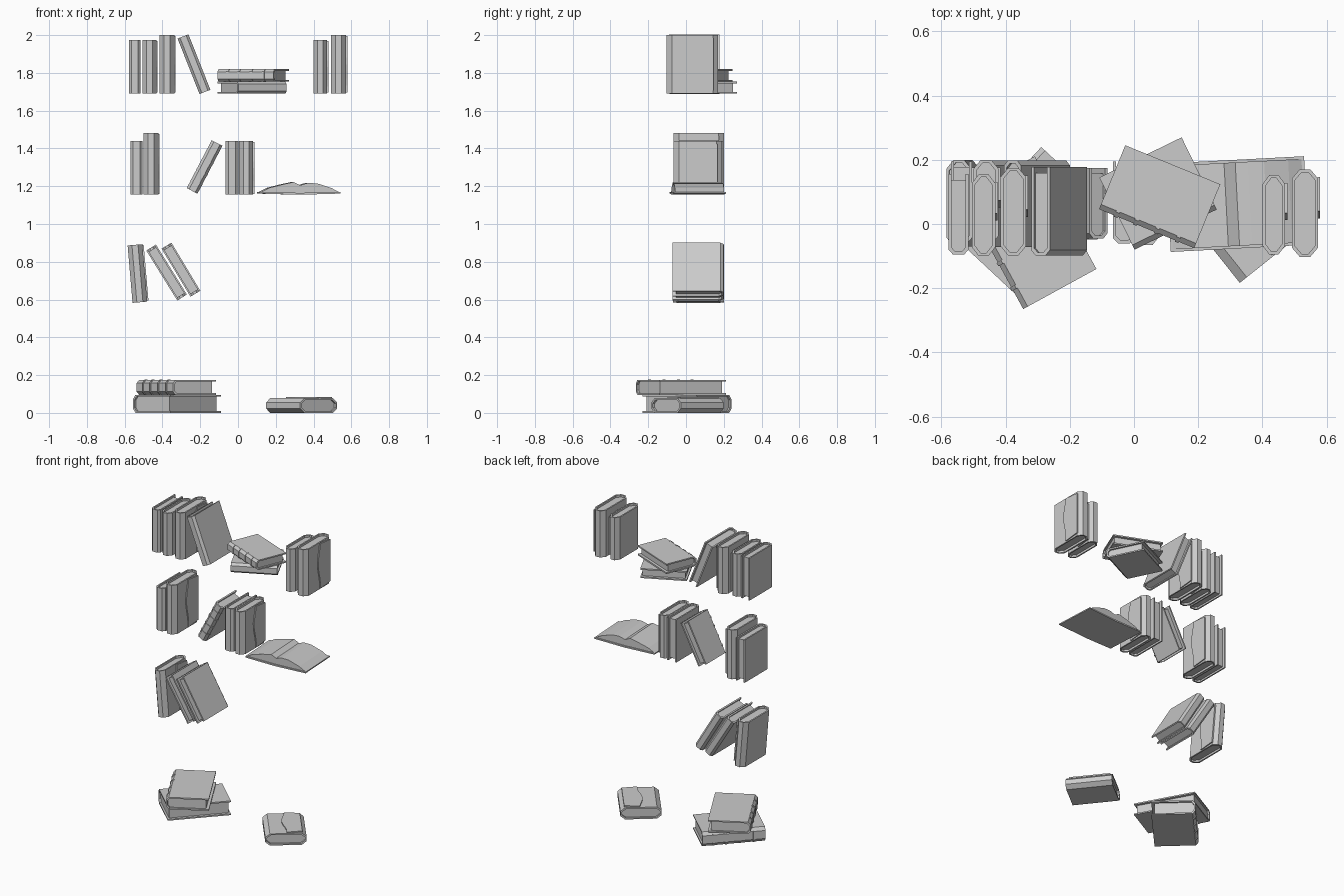
import bpy
from math import radians, sin, pi
from mathutils import Matrix, Vector

cube = bpy.data.objects.get("Cube")
if cube:
    bpy.data.objects.remove(cube, do_unlink=True)

GREY = (0.6, 0.6, 0.6, 1)
mat = bpy.data.materials.new("plain grey")
mat.use_nodes = True
mat.diffuse_color = GREY
mat.node_tree.nodes["Principled BSDF"].inputs["Base Color"].default_value = GREY


def add_mesh(name, verts, faces, place):
    mesh = bpy.data.meshes.new(name)
    mesh.from_pydata([place @ Vector(v) for v in verts], [], faces)
    mesh.materials.append(mat)
    mesh.update()
    obj = bpy.data.objects.new(name, mesh)
    bpy.context.collection.objects.link(obj)
    return obj


def prism(name, outline, low, high, place, axis="z"):
    """Solid extrusion of a counter-clockwise outline."""
    n = len(outline)
    if axis == "z":
        verts = [(a, b, h) for h in (low, high) for a, b in outline]
    else:
        verts = [(h, a, b) for h in (low, high) for a, b in outline]
    faces = [list(range(n))[::-1], list(range(n, 2 * n))]
    faces += [(i, (i + 1) % n, (i + 1) % n + n, i + n) for i in range(n)]
    return add_mesh(name, verts, faces, place)


def shell(name, outer, inner, half, closed, place):
    """Wall between two matching outlines, extruded along z."""
    n = len(outer)
    verts = [(x, y, z) for ring in (outer, inner) for z in (-half, half) for x, y in ring]
    ol, oh, il, ih = 0, n, 2 * n, 3 * n
    faces = []
    for i in range(n if closed else n - 1):
        j = (i + 1) % n
        faces += [(ol + i, ol + j, oh + j, oh + i), (il + j, il + i, ih + i, ih + j),
                  (oh + i, oh + j, ih + j, ih + i), (ol + j, ol + i, il + i, il + j)]
    if not closed:
        faces += [(ol, oh, ih, il), (ol + n - 1, il + n - 1, ih + n - 1, oh + n - 1)]
    return add_mesh(name, verts, faces, place)


def spine_path(x0, x1, back, front, cx, cy):
    """Open outline: left cover, chamfered spine at -y, right cover."""
    return [(x0, back), (x0, front + cy), (x0 + cx, front),
            (x1 - cx, front), (x1, front + cy), (x1, back)]


def loop_path(x0, x1, back, front, cx, cy):
    """Closed outline chamfered at both ends."""
    return [(x0, back - cy), (x0, front + cy), (x0 + cx, front), (x1 - cx, front),
            (x1, front + cy), (x1, back - cy), (x1 - cx, back), (x0 + cx, back)]


def placement(centre, lean, yaw):
    return (Matrix.Translation(centre) @ Matrix.Rotation(radians(yaw), 4, "Z")
            @ Matrix.Rotation(radians(lean), 4, "Y"))


COVER = 0.009


def hardback(name, centre, size, lean=0, yaw=0, bands=False):
    t, d, h = size
    place = placement(centre, lean, yaw)
    x, y, c = t / 2, d / 2, COVER
    outer = spine_path(-x, x, y, -y, t * 0.22, 0.016)
    inner = spine_path(-x + c, x - c, y, -y + c, t * 0.2, 0.014)
    shell(name + "_cover", outer, inner, h / 2, False, place)
    pages = spine_path(-x + c, x - c, y - 0.018, -y + c, t * 0.2, 0.014)
    prism(name + "_pages", pages, -h / 2 + 0.012, h / 2 - 0.012, place)
    if bands:  # raised ribs across the spine
        e = 0.004
        rib = spine_path(-x - 0.001, x + 0.001, -y + 0.022, -y - e, t * 0.22, 0.016)
        for f in (-0.32, -0.1, 0.12, 0.32):
            prism(name + "_spine_band", rib, f * h - 0.006, f * h + 0.006, place)


def journal(name, centre, size, lean=0, yaw=0):
    t, d, h = size
    place = placement(centre, lean, yaw)
    x, y, c, flap = t / 2, d / 2, COVER, 0.007
    right = x - flap
    outer = loop_path(-x, right, y, -y, t * 0.27, 0.028)
    inner = loop_path(-x + c, right - c, y - c, -y + c, t * 0.24, 0.025)
    shell(name + "_wrap", outer, inner, h / 2, True, place)
    prism(name + "_pages", inner, -h / 2 + 0.014, h / 2 - 0.014, place)
    # closing flap with a wavy free edge
    steps = 8
    wave = []
    for i in range(steps + 1):
        s = i / steps
        wave.append((-0.005 + 0.012 * sin(s * 2 * pi + 2), (0.5 - s) * (h - 0.01)))
    tail = [(y - 0.024, -h / 2 + 0.016), (y - 0.024, h / 2 - 0.016)]
    prism(name + "_flap", wave + tail, right - 0.002, x, place, axis="x")


def on_shelf(make, name, x0, x1, z0, z1, y0, y1, **kw):
    make(name, ((x0 + x1) / 2, (y0 + y1) / 2, (z0 + z1) / 2), (x1 - x0, y1 - y0, z1 - z0), **kw)


# Top row
Z = 1.69
on_shelf(hardback, "top_row_book", -0.578, -0.515, Z, 1.973, -0.095, 0.155)
on_shelf(journal, "top_row_journal_a", -0.505, -0.425, Z, 1.973, -0.1, 0.155)
on_shelf(journal, "top_row_journal_b", -0.415, -0.33, Z, 2.0, -0.098, 0.175)
hardback("top_row_leaning_book", (-0.233, 0.04, 1.846), (0.062, 0.275, 0.316), lean=-21.6)
hardback("top_row_stack_lower", (0.075, 0.095, 1.722), (0.064, 0.25, 0.285), lean=-90, yaw=26)
hardback("top_row_stack_upper", (0.08, 0.085, 1.787), (0.066, 0.215, 0.32), lean=-90, yaw=-22.3,
         bands=True)
on_shelf(journal, "top_row_journal_c", 0.4, 0.478, Z, 1.973, -0.095, 0.152)
on_shelf(journal, "top_row_journal_d", 0.492, 0.58, Z, 2.0, -0.102, 0.17)

# Second row
Z = 1.155
on_shelf(hardback, "second_row_book_a", -0.57, -0.505, Z, 1.44, -0.06, 0.195)
on_shelf(journal, "second_row_journal_a", -0.5, -0.415, Z, 1.482, -0.065, 0.2)
hardback("second_row_leaning_book", (-0.177, 0.065, 1.302), (0.064, 0.22, 0.286), lean=27.5,
         bands=True)
on_shelf(hardback, "second_row_book_b", -0.065, 0.003, Z, 1.44, -0.06, 0.195)
on_shelf(journal, "second_row_journal_b", 0.006, 0.087, Z, 1.44, -0.065, 0.19)

# Open book: flat cover with two swelling page blocks
open_place = placement((0.322, 0.062, Z), 0, 3) @ Matrix.Rotation(radians(90), 4, "X")
cover = [(-0.215, 0.006), (0, 0), (0.215, 0.006), (0.215, 0.014), (0, 0.01), (-0.215, 0.014)]
prism("open_book_cover", cover, -0.138, 0.138, open_place)
leaves = [(-0.21, 0.012), (0, 0.008), (0.21, 0.012), (0.165, 0.036), (0.09, 0.06), (0.04, 0.062),
          (0, 0.05), (-0.035, 0.067), (-0.095, 0.054), (-0.165, 0.036)]
prism("open_book_pages", leaves, -0.13, 0.13, open_place)

# Third row
journal("third_row_journal", (-0.529, 0.065, 0.738), (0.085, 0.27, 0.305), lean=-4.9)
hardback("third_row_leaning_a", (-0.378, 0.063, 0.743), (0.06, 0.27, 0.311), lean=-31.8, yaw=0)
for name, centre, length in (("third_row_leaning_b", (-0.302, 0.063, 0.758), 0.297),):
    hardback(name, centre, (0.061, 0.27, length), lean=31, yaw=180)
# spine of the first leaning book also faces the back
for obj in [o for o in bpy.data.objects if o.name.startswith("third_row_leaning_a")]:
    obj.data.transform(Matrix.Translation((0, 0.126, 0)) @ Matrix.Scale(-1, 4, (0, 1, 0)))
    obj.data.flip_normals()

# Bottom row
hardback("bottom_stack_lower", (-0.323, 0.005, 0.048), (0.095, 0.27, 0.39), lean=-90, yaw=-133,
         bands=True)
hardback("bottom_stack_upper", (-0.327, -0.027, 0.135), (0.08, 0.26, 0.4), lean=-90, yaw=-61.3,
         bands=True)
journal("bottom_journal", (0.337, 0.008, 0.0425), (0.085, 0.25, 0.29), lean=-90, yaw=-51.5)
